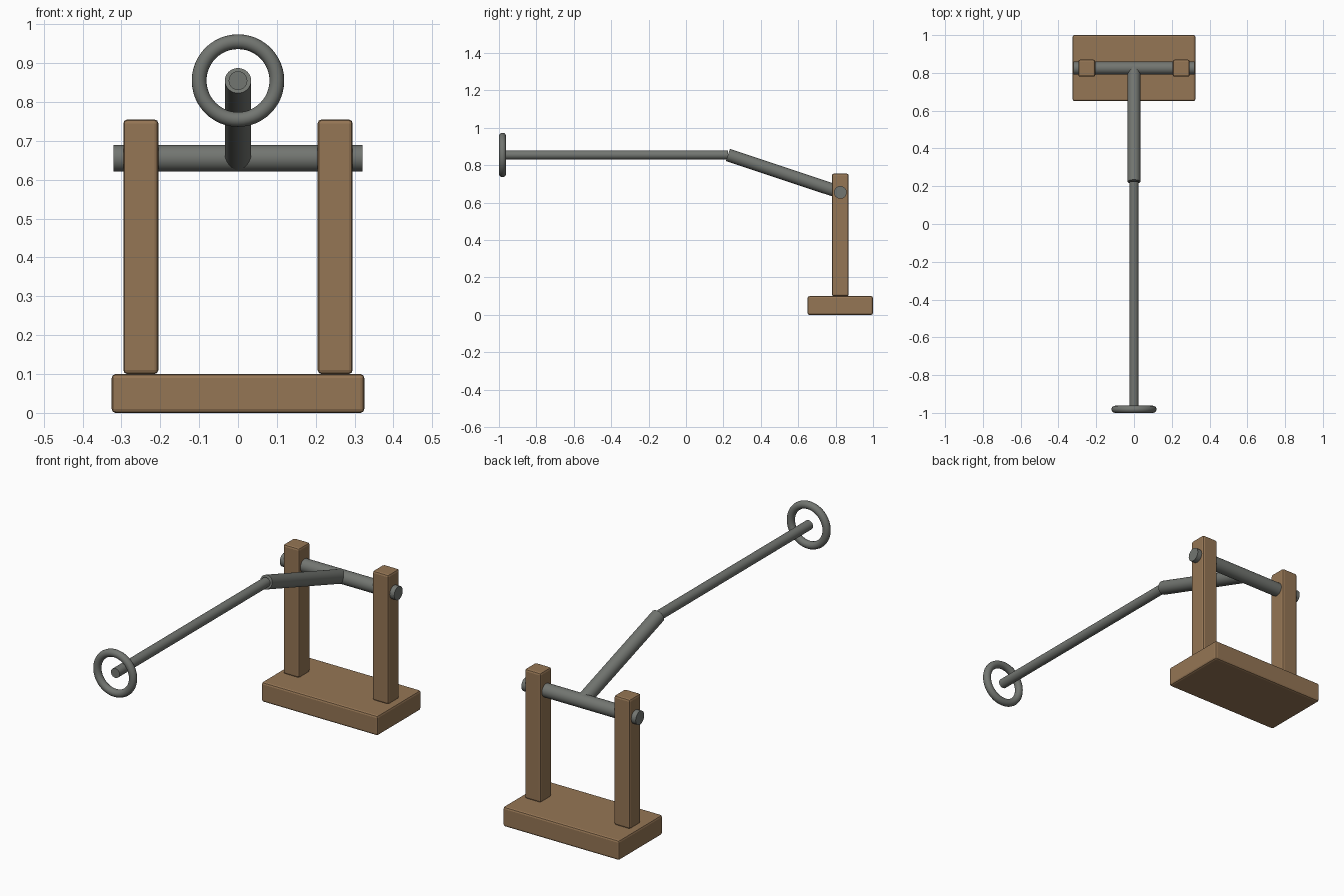
import bpy
import math
from mathutils import Vector

if "Cube" in bpy.data.objects:
    bpy.data.objects.remove(bpy.data.objects["Cube"])


def material(name, color):
    m = bpy.data.materials.new(name)
    m.diffuse_color = color
    m.use_nodes = True
    m.node_tree.nodes["Principled BSDF"].inputs["Base Color"].default_value = m.diffuse_color
    return m


WOOD = material("wood", (0.30, 0.18, 0.09, 1))
METAL = material("dark_metal", (0.17, 0.18, 0.165, 1))


def finish(name, mat):
    o = bpy.context.object
    o.name = name
    o.data.materials.append(mat)
    return o


def block(name, center, size, bevel=0.01):
    bpy.ops.mesh.primitive_cube_add(size=1, location=center)
    o = finish(name, WOOD)
    o.scale = size
    bpy.ops.object.transform_apply(location=False, rotation=False, scale=True)
    mod = o.modifiers.new("rounded_edges", "BEVEL")
    mod.width = bevel
    mod.segments = 2
    return o


def bar(name, start, end, radius):
    a, b = Vector(start), Vector(end)
    d = b - a
    bpy.ops.mesh.primitive_cylinder_add(
        vertices=32, radius=radius, depth=d.length, location=(a + b) / 2,
        rotation=d.to_track_quat("Z", "Y").to_euler())
    o = finish(name, METAL)
    bpy.ops.object.shade_smooth_by_angle(angle=math.radians(35))
    return o


PIVOT_Y, PIVOT_Z = 0.825, 0.655
ELBOW = (0, 0.224, 0.855)
RING = (0, -0.981, 0.855)

# Wooden stand: base slab and two uprights
block("base", (0, PIVOT_Y, 0.05), (0.65, 0.35, 0.10))
for side, label in ((-1, "left"), (1, "right")):
    block(label + "_post", (side * 0.25, PIVOT_Y, 0.4275), (0.09, 0.09, 0.655))

# Axle through the posts, sloping arm and long straight rod
bar("axle", (-0.32, PIVOT_Y, PIVOT_Z), (0.32, PIVOT_Y, PIVOT_Z), 0.034)
bar("arm", (0, PIVOT_Y, PIVOT_Z), ELBOW, 0.034)
bar("rod", ELBOW, RING, 0.024)

# Ring around the rod's free end
bpy.ops.mesh.primitive_torus_add(
    major_radius=0.1, minor_radius=0.019, major_segments=48, minor_segments=16,
    location=RING, rotation=(math.pi / 2, 0, 0))
finish("end_ring", METAL)
bpy.ops.object.shade_smooth()
